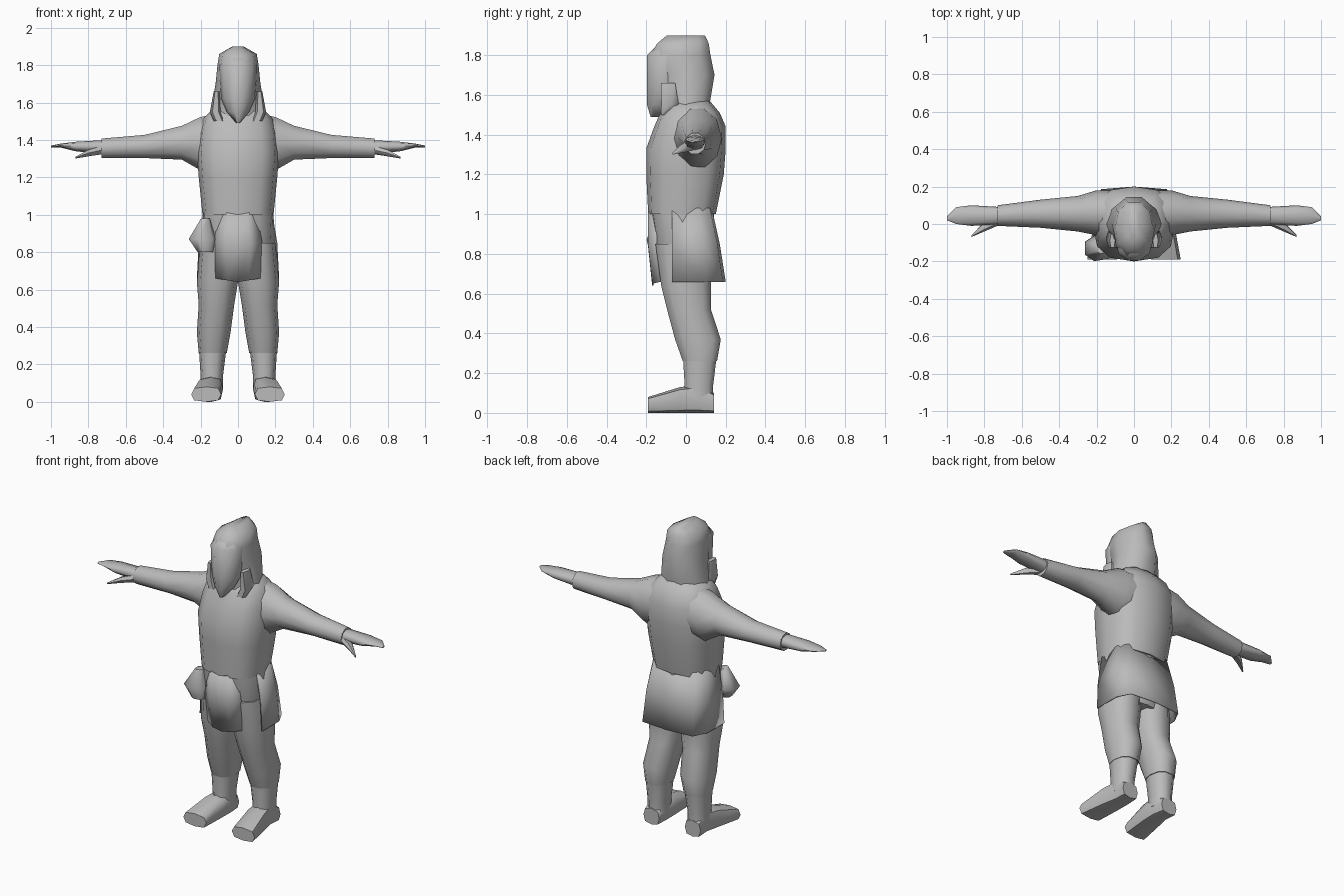
import bpy, bmesh
from math import sin, cos, pi, copysign

if "Cube" in bpy.data.objects:
    bpy.data.objects.remove(bpy.data.objects["Cube"], do_unlink=True)

grey = bpy.data.materials.new("plain grey")
grey.use_nodes = True
colour = (.5, .5, .5, 1)
grey.diffuse_color = colour
grey.node_tree.nodes["Principled BSDF"].inputs["Base Color"].default_value = colour


def finish(name, bm):
    """Turn a bmesh into a smooth shaded object."""
    bmesh.ops.recalc_face_normals(bm, faces=bm.faces)
    mesh = bpy.data.meshes.new(name)
    bm.to_mesh(mesh)
    bm.free()
    mesh.materials.append(grey)
    obj = bpy.data.objects.new(name, mesh)
    bpy.context.collection.objects.link(obj)
    bpy.ops.object.select_all(action="DESELECT")
    obj.select_set(True)
    bpy.context.view_layer.objects.active = obj
    bpy.ops.object.shade_smooth_by_angle(angle=pi / 3)
    return obj


def loft(name, axis, rings, sides=10, power=.85):
    """Skin rings given as (position, a min, a max, b min, b max) along an axis."""
    bm = bmesh.new()
    loops = []
    for position, a_min, a_max, b_min, b_max in rings:
        loop = []
        for i in range(sides):
            angle = 2 * pi * i / sides
            across, along = (copysign(abs(f(angle)) ** power, f(angle)) for f in (cos, sin))
            point = [(a_min + a_max + across * (a_max - a_min)) / 2,
                     (b_min + b_max + along * (b_max - b_min)) / 2]
            point.insert("xyz".index(axis), position)
            loop.append(bm.verts.new(point))
        loops.append(loop)
    for low, high in zip(loops, loops[1:]):
        for i in range(sides):
            j = (i + 1) % sides
            bm.faces.new((low[i], low[j], high[j], high[i]))
    bm.faces.new(loops[0])
    bm.faces.new(loops[-1])
    return finish(name, bm)


def centred_loft(name, rings, **shape):
    """Upright loft with rings given as (height, half width, front, back)."""
    full_rings = [(z, -width, width, front, back) for z, width, front, back in rings]
    return loft(name, "z", full_rings, **shape)


def paired_loft(name, axis, rings, **shape):
    """Loft the left part and mirror it to the right."""
    obj = loft(name, axis, rings, **shape)
    mirror = obj.modifiers.new("other side", "MIRROR")
    mirror.use_mirror_merge = False


def cloth_panel(name, rows):
    """Skin rows of half outlines, mirrored about the middle, into thin cloth."""
    bm = bmesh.new()
    grid = []
    for half in rows:
        other_half = [(-x, y, z) for x, y, z in reversed(half[:-1])]
        grid.append([bm.verts.new(point) for point in half + other_half])
    for upper, lower in zip(grid, grid[1:]):
        for i in range(len(upper) - 1):
            bm.faces.new((upper[i], upper[i + 1], lower[i + 1], lower[i]))
    obj = finish(name, bm)
    obj.modifiers.new("cloth thickness", "SOLIDIFY").thickness = .006


# Tunic body, from the hem of the jacket to the neck
centred_loft("torso", [
    (1, .19, -.19, .15),
    (1.2, .21, -.2, .19),
    (1.33, .22, -.2, .2),
    (1.44, .21, -.16, .2),
    (1.51, .19, -.13, .17),
    (1.57, .13, -.1, .12),
], sides=12, power=.75)

centred_loft("hips", [
    (.68, .15, -.12, .12),
    (.78, .2, -.15, .14),
    (1, .19, -.18, .14),
], sides=12, power=.75)

# Tunic skirt: back wrap and front flap
back_rows = []
for z, width, back in ((1.03, .18, .13), (.85, .21, .17), (.66, .22, .2)):
    back_rows.append([(width, -.07, z), (width, back / 2, z),
                      (width * .8, back * .93, z), (0, back, z)])
cloth_panel("skirt_back", back_rows)

flap_rows = []
for z, width, front in ((1.02, .1, -.19), (.85, .13, -.19), (.66, .12, -.17)):
    flap_rows.append([(width, front + .04, z), (width / 2, front, z - .01),
                      (0, front, z - .02)])
cloth_panel("skirt_front_flap", flap_rows)

# Pouch hanging on the right hip
loft("hip_pouch", "z", [
    (.8, -.22, -.13, -.18, -.1),
    (.87, -.27, -.11, -.2, -.06),
    (.98, -.2, -.15, -.16, -.1),
], sides=7)

# Arms, hands and thumbs
paired_loft("sleeve", "x", [
    (.1, -.08, .18, 1.24, 1.55),
    (.2, -.06, .18, 1.23, 1.53),
    (.3, -.04, .15, 1.29, 1.48),
    (.5, -.02, .13, 1.3, 1.43),
    (.73, -.01, .1, 1.3, 1.41),
], power=1)
paired_loft("hand", "x", [
    (.7, 0, .09, 1.32, 1.4),
    (.87, -.01, .1, 1.34, 1.39),
    (.95, 0, .09, 1.36, 1.38),
    (1, .02, .04, 1.36, 1.37),
], sides=8)
paired_loft("thumb", "x", [
    (.73, -.01, .05, 1.32, 1.37),
    (.8, -.04, .01, 1.31, 1.35),
    (.87, -.07, -.06, 1.3, 1.31),
], sides=6)

# Legs and feet
paired_loft("trouser_leg", "z", [
    (.26, .06, .21, -.02, .16),
    (.37, .04, .22, -.06, .18),
    (.52, .02, .21, -.1, .13),
    (.64, 0, .22, -.13, .13),
    (.85, 0, .2, -.16, .14),
])
paired_loft("boot_shaft", "z", [
    (.06, .08, .2, -.01, .14),
    (.14, .08, .2, -.01, .14),
    (.3, .06, .21, -.02, .16),
])
paired_loft("boot_foot", "y", [
    (.14, .09, .2, 0, .1),
    (.06, .08, .2, 0, .14),
    (-.03, .08, .22, 0, .13),
    (-.19, .09, .25, 0, .08),
], sides=8, power=.65)

# Hood and the covered face
centred_loft("hood", [
    (1.53, .15, -.12, .12),
    (1.7, .12, -.14, .15),
    (1.8, .11, -.19, .13),
    (1.86, .1, -.15, .12),
    (1.9, .03, -.1, .1),
], power=.9)
centred_loft("face", [
    (1.49, .01, -.18, -.1),
    (1.55, .06, -.2, -.05),
    (1.62, .09, -.2, 0),
    (1.8, .1, -.2, 0),
    (1.85, .07, -.15, 0),
], power=1)

# Collar points under the chin
paired_loft("collar_point", "z", [
    (1.5, .07, .13, -.13, -.08),
    (1.55, .09, .15, -.13, -.03),
    (1.66, .1, .13, -.13, -.05),
], sides=6)
